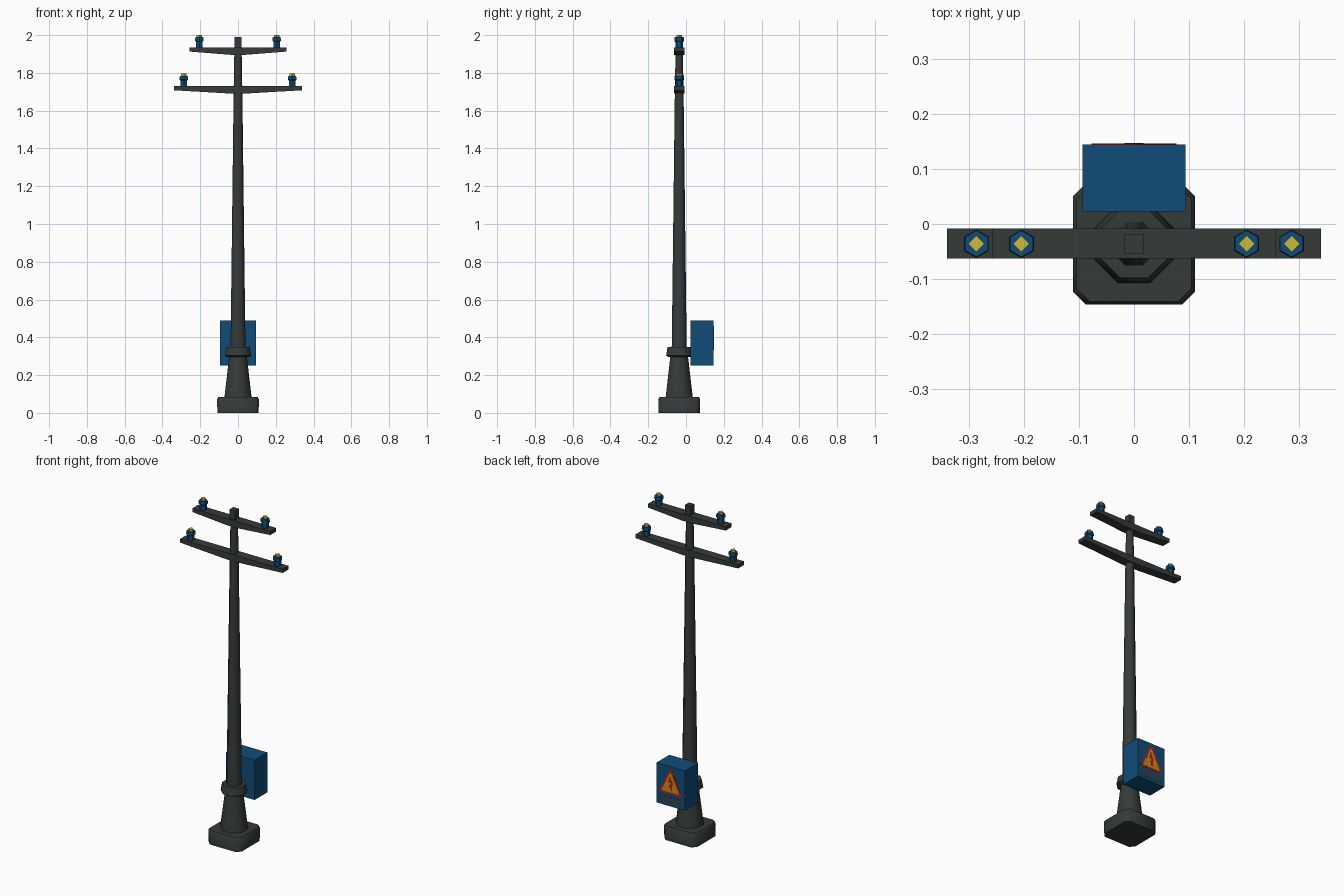
import bpy, bmesh, math

if "Cube" in bpy.data.objects:
    bpy.data.objects.remove(bpy.data.objects["Cube"])

CY = -0.036  # pole axis in y


def mat(name, col):
    m = bpy.data.materials.new(name)
    m.diffuse_color = (*col, 1)
    m.use_nodes = True
    m.node_tree.nodes["Principled BSDF"].inputs["Base Color"].default_value = m.diffuse_color
    return m


GREY = mat("dark_grey", (0.036, 0.044, 0.042))
BLUE = mat("blue", (0.005, 0.073, 0.19))
YELLOW = mat("yellow", (0.60, 0.50, 0.05))
ORANGE = mat("orange", (0.58, 0.27, 0.01))
RED = mat("red", (0.5, 0.012, 0.01))
SLATE = mat("slate", (0.03, 0.055, 0.075))


def finish(name, bm, material, smooth=None):
    bmesh.ops.recalc_face_normals(bm, faces=bm.faces)
    me = bpy.data.meshes.new(name)
    bm.to_mesh(me)
    bm.free()
    ob = bpy.data.objects.new(name, me)
    bpy.context.collection.objects.link(ob)
    me.materials.append(material)
    if smooth:
        bpy.ops.object.select_all(action='DESELECT')
        ob.select_set(True)
        bpy.context.view_layer.objects.active = ob
        bpy.ops.object.shade_smooth_by_angle(angle=math.radians(smooth))
    return ob


def loft(name, rings, material, smooth=None):
    """Skin a list of closed rings (equal point counts) and cap both ends."""
    bm = bmesh.new()
    vs = [[bm.verts.new(p) for p in r] for r in rings]
    n = len(vs[0])
    for a, b in zip(vs, vs[1:]):
        for i in range(n):
            j = (i + 1) % n
            bm.faces.new((a[i], a[j], b[j], b[i]))
    bm.faces.new(vs[0])
    bm.faces.new(vs[-1])
    return finish(name, bm, material, smooth)


def ngon(r, z, n, x=0, turn=0.5):
    return [(x + r * math.cos(2 * math.pi * (i + turn) / n),
             CY + r * math.sin(2 * math.pi * (i + turn) / n), z) for i in range(n)]


def turned(name, prof, n, material, x=0, turn=0.5, smooth=None):
    return loft(name, [ngon(r, z, n, x, turn) for r, z in prof], material, smooth)


def chamfered(h, c, z):
    k = h - c
    return [(x, CY + y, z) for x, y in
            ((h, -k), (h, k), (k, h), (-k, h), (-h, k), (-h, -k), (-k, -h), (k, -h))]


def prism(name, pts, y0, y1, material):
    return loft(name, [[(x, y, z) for x, z in pts] for y in (y0, y1)], material)


# footing, flared foot, collar
loft("base", [chamfered(0.109, 0.024, 0), chamfered(0.111, 0.024, 0.072),
              chamfered(0.105, 0.024, 0.083)], GREY, 50)
turned("foot", [(0.078, 0.08), (0.048, 0.32)], 8, GREY, smooth=50)
turned("collar", [(0.062, 0.295), (0.075, 0.303), (0.067, 0.348)], 8, GREY, smooth=50)

# tapered pole with a square tip
turned("pole", [(0.043, 0.33), (0.025, 1.70), (0.021, 1.91)], 8, GREY, smooth=50)
turned("pole_tip", [(0.0255, 1.89), (0.0255, 1.99)], 4, GREY)

# cross arms (thinner toward the ends) with insulators
for label, half, top, ix in (("lower", 0.34, 1.73, 0.287), ("upper", 0.258, 1.935, 0.205)):
    prism(label + "_cross_arm",
          [(-half, top), (-half, top - 0.022), (-0.03, top - 0.04),
           (0.03, top - 0.04), (half, top - 0.022), (half, top)],
          CY - 0.027, CY + 0.028, GREY)
    for s, side in ((-1, "left"), (1, "right")):
        turned(f"{label}_insulator_{side}",
               [(0.020, top - 0.002), (0.021, top + 0.030), (0.026, top + 0.034),
                (0.024, top + 0.054)], 6, BLUE, s * ix)
        turned(f"{label}_insulator_cap_{side}",
               [(0.015, top + 0.05), (0.015, top + 0.066)], 4, YELLOW, s * ix, 0)

# switch box
prism("switch_box", [(-0.094, 0.25), (0.094, 0.25), (0.094, 0.488), (-0.094, 0.488)],
      0.023, 0.145, BLUE)

# warning sign on the back of the box: layered thin plates
prism("sign_border", [(-0.077, 0.324), (0.077, 0.324), (0.007, 0.472), (-0.007, 0.472)],
      0.144, 0.1462, RED)
prism("sign_panel", [(-0.061, 0.334), (0.061, 0.334), (0.0, 0.459)], 0.145, 0.1470, ORANGE)
prism("sign_bolt", [(0.004, 0.430), (0.017, 0.392), (-0.002, 0.394), (0.004, 0.374),
                    (0.012, 0.374), (-0.008, 0.341), (-0.012, 0.374), (-0.005, 0.374),
                    (-0.017, 0.383)][::-1], 0.146, 0.1478, RED)
prism("label_plate", [(-0.076, 0.267), (0.076, 0.267), (0.076, 0.305), (-0.076, 0.305)],
      0.144, 0.1462, SLATE)
